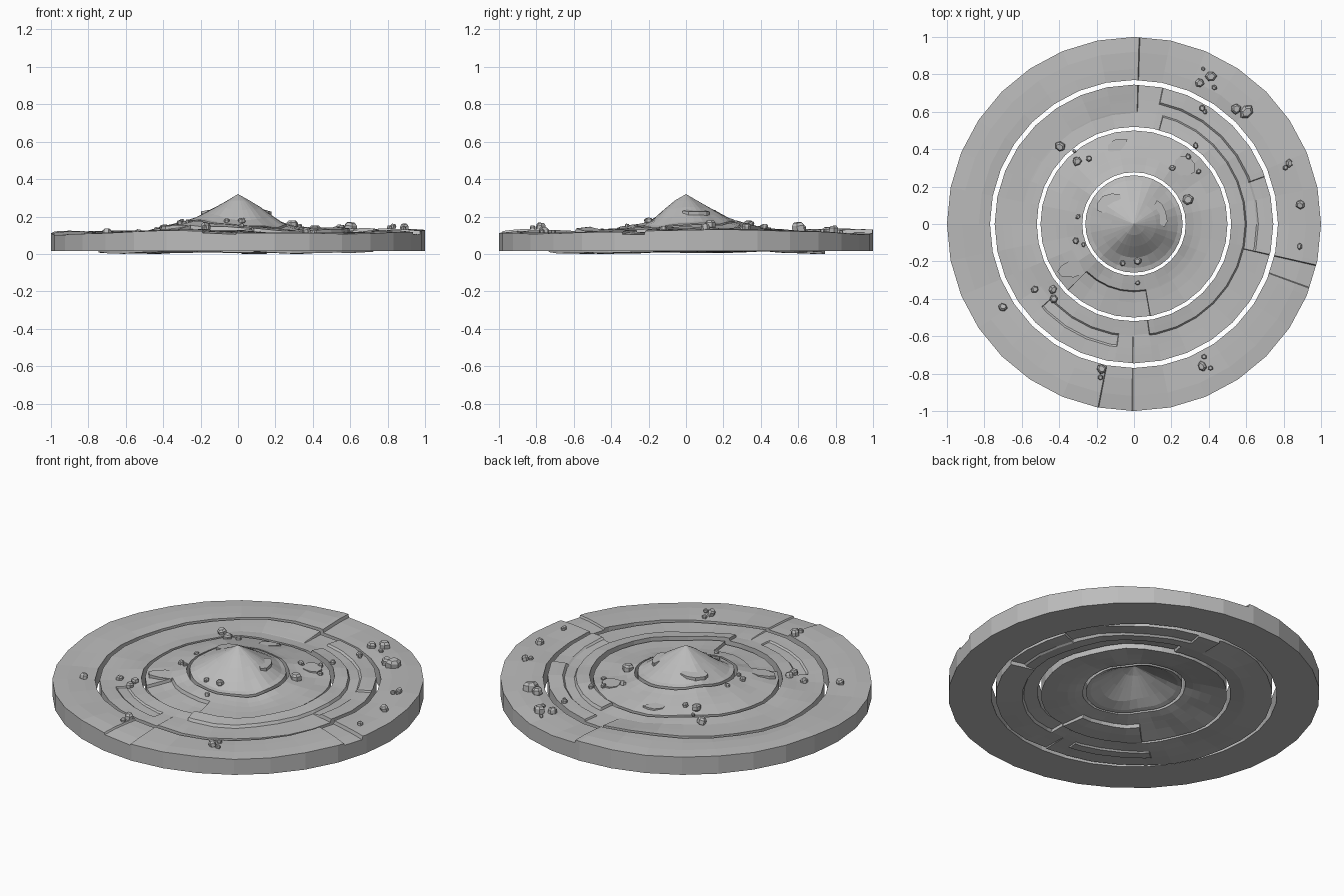
import bpy, bmesh, math, random
from mathutils import Vector, Matrix

if "Cube" in bpy.data.objects:
    bpy.data.objects.remove(bpy.data.objects["Cube"])

random.seed(4)
SIDES = 32
mat = bpy.data.materials.new("stone grey")
mat.diffuse_color = (0.5, 0.5, 0.5, 1)
mat.use_nodes = True
mat.node_tree.nodes["Principled BSDF"].inputs["Base Color"].default_value = mat.diffuse_color

PROFILE = [(0, .32), (.06, .285), (.12, .25), (.18, .213), (.235, .18), (.30, .158),
           (.38, .143), (.5, .126), (.6, .115), (.75, .113), (.9, .115), (1.01, .108)]


def base(r):
    for (r0, z0), (r1, z1) in zip(PROFILE, PROFILE[1:]):
        if r <= r1:
            return z0 + (z1 - z0) * (r - r0) / (r1 - r0)
    return PROFILE[-1][1]


def ramp(a, start, length, amount):
    """Step of 'amount' at angle start that fades out over length (signed)."""
    d = (a - start) * (1 if length > 0 else -1)
    d = d % 360
    return amount * (1 - d / abs(length)) if d < abs(length) else 0


def bump(a, mid, half):
    d = abs((a - mid + 180) % 360 - 180)
    return max(0, 1 - d / half)


def height(r, a):
    t = math.radians(a)
    z = base(r)
    k = min(1, r / .3)
    z += k * (.005 * math.sin(3 * t + 1) + .004 * math.sin(5 * t + 6 * r) + .003 * math.cos(9 * t + 11 * r))
    if .1 < r < .5:                      # broad shoulder at the left
        z += .02 * math.cos(t - 2.6) * math.sin((r - .1) / .4 * math.pi)
    if .06 < r < .3:                     # steep hollow at the front of the peak
        z -= .03 * bump(a, 272, 65) * (1 - abs(r - .18) / .12)
    if r > .6:                           # faulted radial steps
        w = min(1, (r - .58) / .16)
        z += w * (ramp(a, 88.3, 70, .018) + ramp(a, -90.5, 40, .008))
        z += ramp(a, -12.8, 60, .02) * (w if r < .66 else 1)
        if r > .76:
            z += ramp(a, -101, -40, .010) + ramp(a, -20, -35, .012)
    if r > .8:                           # raised rim stretches
        z += .012 * bump(a, 48, 35) + .008 * bump(a, 165, 40)
    if .52 <= r < .596 and (a <= 75 or a >= 278):   # raised lip of the curved channel
        z += .016
    if .66 < r < .76 and 20 < a < 78:
        z += .010
    if .6 < r < .66 and 222 < a < 262:
        z -= .008
    if .36 < r <= .5 and 225 < a < 280:  # sunken front of the second ring
        z -= .018
    return z


def chord(a):
    step = 360 / SIDES
    d = (a % step) - step / 2
    return math.cos(math.pi / SIDES) / math.cos(math.radians(d))


def pos(r, a, z):
    t = math.radians(a)
    q = r * chord(a)
    return (q * math.cos(t), q * math.sin(t), z)


def finish(bm, name):
    bmesh.ops.recalc_face_normals(bm, faces=bm.faces)
    me = bpy.data.meshes.new(name)
    bm.to_mesh(me)
    bm.free()
    me.materials.append(mat)
    ob = bpy.data.objects.new(name, me)
    bpy.context.collection.objects.link(ob)
    return ob


def ring(name, radii, steps, floor, thick):
    """Thick ring of ground: faceted top, offset underside and side walls."""
    angles = [i * 360 / SIDES for i in range(SIDES)]
    for s in steps:
        angles += [(s - .15) % 360, (s + .15) % 360]
    angles.sort()
    bm = bmesh.new()
    top, bot = [], []
    for r in radii:
        if r == 0:
            top.append([bm.verts.new((0, 0, .32))] * len(angles))
            bot.append([bm.verts.new((0, 0, .20))] * len(angles))
            continue
        hs = [height(r, a) for a in angles]
        top.append([bm.verts.new(pos(r, a, h)) for a, h in zip(angles, hs)])
        bot.append([bm.verts.new(pos(r, a, max(floor, h - thick))) for a, h in zip(angles, hs)])
    n = len(angles)

    def quad(*vs):
        bm.faces.new(list(dict.fromkeys(vs)))
    for j in range(n):
        k = (j + 1) % n
        for i in range(len(radii) - 1):
            quad(top[i][j], top[i + 1][j], top[i + 1][k], top[i][k])
            quad(bot[i][k], bot[i + 1][k], bot[i + 1][j], bot[i][j])
        quad(top[-1][j], bot[-1][j], bot[-1][k], top[-1][k])
        if radii[0] > 0:
            quad(top[0][k], bot[0][k], bot[0][j], top[0][j])
    return finish(bm, name)


# Four concentric ground pieces separated by open slits
ring("central_peak", [0, .06, .12, .18, .235, .26], [], .03, .115)
ring("inner_ring", [.277, .32, .357, .363, .42, .50], [225, 280], .008, .11)
ring("middle_ring", [.52, .56, .594, .602, .655, .665, .70, .745],
     [75, 278, 88.3, -12.8, -90.5, 20, 78, 222, 262], 0, .105)
ring("outer_ring", [.77, .83, .92, 1.0], [88.3, -12.8, -20, -90.5, -101], .015, .13)


def ground(x, y):
    return height(math.hypot(x, y), math.degrees(math.atan2(y, x)) % 360)


def slab(name, x, y, rx, ry, turn, lift):
    """Flat irregular ledge lying on the slope."""
    bm = bmesh.new()
    pts = []
    for i in range(8):
        t = i * math.pi / 4
        k = random.uniform(.8, 1.1)
        v = Matrix.Rotation(math.radians(turn), 2) @ Vector((rx * k * math.cos(t), ry * k * math.sin(t)))
        pts.append((x + v.x, y + v.y))
    z = ground(x, y) + lift
    hi = [bm.verts.new((px, py, z + .35 * (ground(px, py) - z))) for px, py in pts]
    lo = [bm.verts.new((px, py, v.co.z - .025)) for (px, py), v in zip(pts, hi)]
    bm.faces.new(hi)
    bm.faces.new(lo[::-1])
    for i in range(8):
        j = (i + 1) % 8
        bm.faces.new((hi[i], lo[i], lo[j], hi[j]))
    finish(bm, name)


slab("ledge_right", .14, .06, .035, .075, 15, .008)
slab("ledge_left", -.14, .11, .08, .05, 35, .006)
slab("ledge_front_left", -.33, -.24, .09, .045, 10, .012)
slab("ledge_back", -.09, .42, .06, .035, 30, .008)
slab("ledge_back_right", .27, .31, .05, .06, 60, .008)

# Scattered boulders: x, y, size
ROCKS = [(.41, .79, .032), (.35, .755, .026), (.6, .60, .04), (.545, .615, .03), (.43, .73, .014),
         (.365, .62, .018), (.38, .6, .014), (.37, .83, .013), (.83, .325, .022), (.89, .105, .026),
         (.885, -.12, .017), (.81, .30, .014), (-.395, .415, .028), (-.305, .335, .024),
         (-.24, .35, .016), (-.32, .39, .012), (.29, .13, .03), (.205, .30, .018), (.33, .42, .018),
         (.29, .36, .016), (.345, .28, .014), (-.53, -.35, .02), (-.435, -.35, .024), (-.43, -.40, .022),
         (-.70, -.445, .024), (-.175, -.775, .03), (-.18, -.82, .016), (.365, -.76, .026),
         (.41, -.77, .014), (.375, -.71, .014), (-.31, -.09, .018), (-.27, -.11, .014),
         (-.30, .04, .014), (.02, -.20, .02), (-.06, -.21, .016), (.02, -.315, .014)]
bm = bmesh.new()
for x, y, s in ROCKS:
    m = Matrix.Translation((x, y, ground(x, y) + s * .35)) @ \
        Matrix.Rotation(random.uniform(0, 6.28), 4, 'Z') @ Matrix.Rotation(random.uniform(-.3, .3), 4, 'X') @ \
        Matrix.Diagonal((s, s * random.uniform(.75, 1.05), s * .75, 1))
    pts = []
    for i in range(6):                   # chunky six-sided stone with chamfered top and bottom
        t = i * math.pi / 3
        k = random.uniform(.85, 1.1)
        for q, z in ((.7, -1), (1, -.6), (1, .5), (.65, 1)):
            pts.append(bm.verts.new(m @ Vector((q * k * math.cos(t), q * k * math.sin(t), z))))
    res = bmesh.ops.convex_hull(bm, input=pts)
    junk = [g for g in res["geom_interior"] if isinstance(g, bmesh.types.BMVert)]
    bmesh.ops.delete(bm, geom=junk, context='VERTS')
finish(bm, "boulders")
